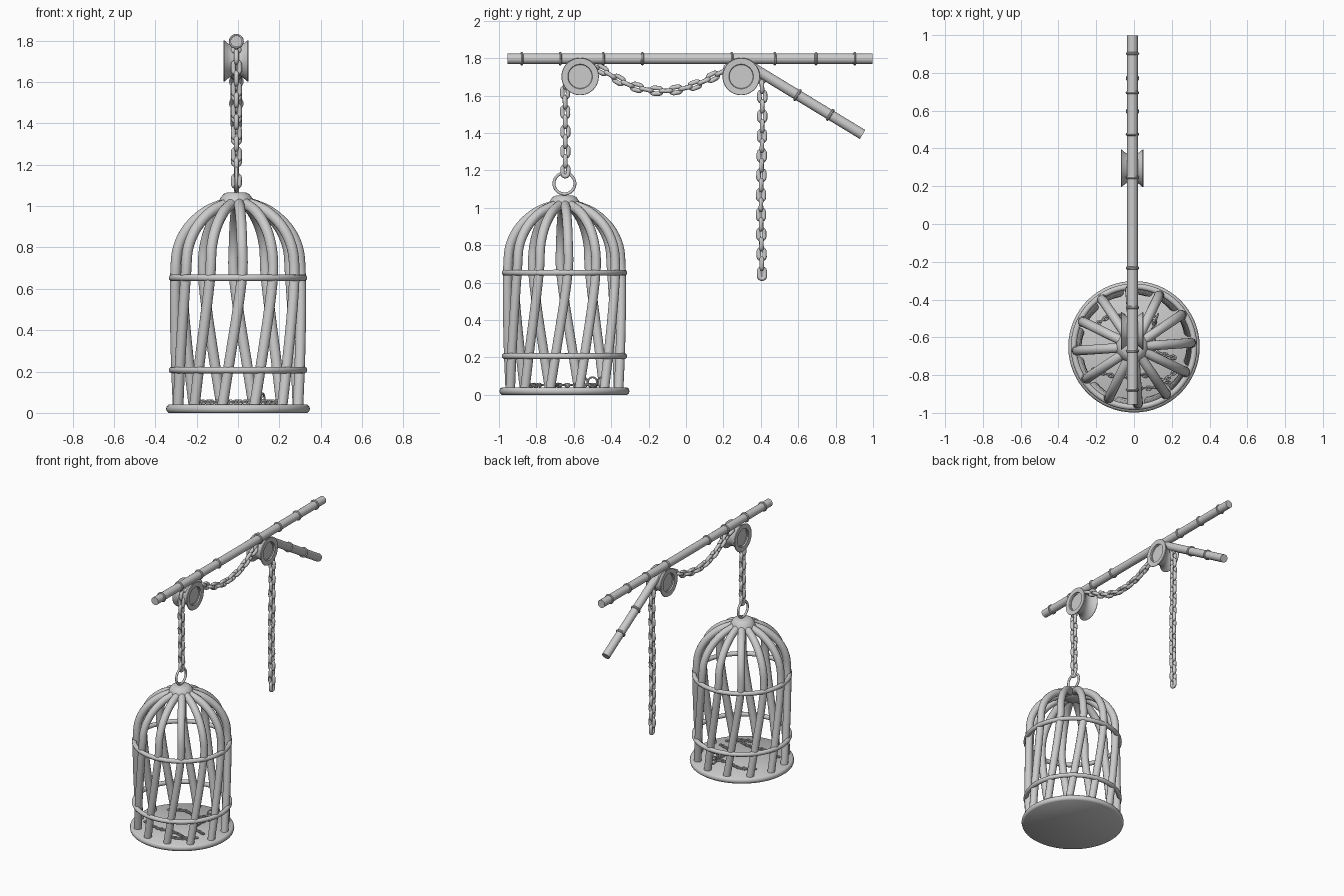
import bpy, bmesh, math
from math import sin, cos, pi
from mathutils import Vector, Matrix

cube = bpy.data.objects.get("Cube")
if cube:
    bpy.data.objects.remove(cube)

grey = bpy.data.materials.new("iron grey")
grey.use_nodes = True
COLOUR = (0.6, 0.6, 0.6, 1)
grey.diffuse_color = COLOUR
grey.node_tree.nodes["Principled BSDF"].inputs["Base Color"].default_value = COLOUR

CAGE = Vector((0, -0.65, 0))
AXIS_X = -0.008          # plane of the beam and chains


def finish(name, bm, angle=40):
    bmesh.ops.recalc_face_normals(bm, faces=bm.faces)
    mesh = bpy.data.meshes.new(name)
    bm.to_mesh(mesh)
    bm.free()
    mesh.materials.append(grey)
    obj = bpy.data.objects.new(name, mesh)
    bpy.context.collection.objects.link(obj)
    bpy.ops.object.select_all(action='DESELECT')
    obj.select_set(True)
    bpy.context.view_layer.objects.active = obj
    bpy.ops.object.shade_smooth_by_angle(angle=math.radians(angle))
    return obj


def tube(bm, path, radius, closed=False, sides=12):
    """Sweep a circle along a path."""
    n = len(path)
    rings, side = [], None
    for i, p in enumerate(path):
        a = path[i - 1] if (i or closed) else p
        b = path[(i + 1) % n] if (i < n - 1 or closed) else p
        t = (b - a).normalized()
        side = side or t.orthogonal()
        side = (side - t * side.dot(t)).normalized()
        up = t.cross(side)
        rings.append([bm.verts.new(p + radius * (cos(k * 2 * pi / sides) * side
                      + sin(k * 2 * pi / sides) * up)) for k in range(sides)])
    for i in range(n if closed else n - 1):
        r, s = rings[i], rings[(i + 1) % n]
        for k in range(sides):
            m = (k + 1) % sides
            bm.faces.new((r[k], r[m], s[m], s[k]))
    if not closed:
        bm.faces.new(rings[0])
        bm.faces.new(rings[-1])


def circle(centre, radius, u, v, n=48):
    return [Vector(centre) + radius * (cos(k * 2 * pi / n) * Vector(u)
            + sin(k * 2 * pi / n) * Vector(v)) for k in range(n)]


def lathe(name, profile, matrix, sides=48, angle=40):
    """Revolve (radius, height) points about local z."""
    bm = bmesh.new()
    verts = [bm.verts.new((r, 0, h)) for r, h in profile]
    edges = [bm.edges.new(e) for e in zip(verts, verts[1:])]
    bmesh.ops.spin(bm, geom=verts + edges, cent=(0, 0, 0), axis=(0, 0, 1),
                   angle=2 * pi, steps=sides)
    bmesh.ops.remove_doubles(bm, verts=bm.verts, dist=0.0002)
    bm.transform(matrix)
    return finish(name, bm, angle)


def smooth(points, steps=8):
    """Catmull-Rom curve through the points."""
    pts = [Vector(p) for p in points]
    pts = [2 * pts[0] - pts[1]] + pts + [2 * pts[-1] - pts[-2]]
    out = []
    for a, b, c, d in zip(pts, pts[1:], pts[2:], pts[3:]):
        for k in range(steps):
            t = k / steps
            out.append(0.5 * (2 * b + (c - a) * t + (2 * a - 5 * b + 4 * c - d) * t ** 2
                              + (3 * b - a - 3 * c + d) * t ** 3))
    return out + [pts[-2]]


def chain(name, path, length=0.08, width=0.056, wire=0.0125):
    """Interlocking oval links, turned a quarter each time."""
    bm = bmesh.new()
    pitch = length - 2.2 * wire
    bend = width / 2 - wire
    half = length / 2 - wire - bend
    total = sum((b - a).length for a, b in zip(path, path[1:]))
    count = max(1, round(total / pitch))
    for i in range(count):
        left = (i + 0.5) * total / count
        for a, b in zip(path, path[1:]):
            step = (b - a).length
            if left <= step:
                break
            left -= step
        t = (b - a).normalized()
        p = a + t * left
        flat = Vector((1, 0, 0)) if abs(t.x) < 0.8 else Vector((0, 0, 1))
        flat = (flat - t * flat.dot(t)).normalized()
        across = flat if i % 2 else t.cross(flat)
        oval = []
        for k in range(16):
            ang = (k + 0.5) * pi / 8
            shift = half if sin(ang) > 0 else -half
            oval.append(p + across * bend * cos(ang) + t * (bend * sin(ang) + shift))
        tube(bm, oval, wire, True, 8)
    return finish(name, bm, 60)


def pole(name, start, end, band_positions, radius=0.028):
    """Straight pole with raised round bands."""
    start, end = Vector(start), Vector(end)
    t = (end - start).normalized()
    u = t.orthogonal().normalized()
    bm = bmesh.new()
    tube(bm, [start, end], radius, sides=24)
    for d in band_positions:
        tube(bm, circle(start + t * d, radius, u, t.cross(u), 24), 0.008, True, 8)
    return finish(name, bm)


# Beam and its brace
pole("beam", (AXIS_X, -0.955, 1.797), (AXIS_X, 0.997, 1.797),
     [0.077, 0.283, 0.513, 0.722, 1.2, 1.43, 1.65, 1.857])
pole("brace", (AXIS_X, 0.31, 1.777), (AXIS_X, 0.944, 1.392), [0.335, 0.54])

# Pulleys: grooved wheels with a recessed face on each side
half_wheel = [(0, 0.045), (0.057, 0.045), (0.057, 0.05), (0.063, 0.05), (0.066, 0.058),
              (0.098, 0.06), (0.1, 0.056), (0.086, 0.04), (0.074, 0.022), (0.07, 0)]
wheel = half_wheel + [(r, -h) for r, h in half_wheel[-2::-1]]
for label, y in (("front", -0.566), ("rear", 0.295)):
    lathe(label + "_pulley", wheel,
          Matrix.Translation((AXIS_X - 0.002, y, 1.702)) @ Matrix.Rotation(pi / 2, 4, 'Y'))

# Main chain: up from the cage, over both pulleys with a sag, and down
chain("lifting_chain", smooth([(AXIS_X, y, z) for y, z in [
    (-0.645, 1.17), (-0.645, 1.4), (-0.645, 1.66), (-0.62, 1.745), (-0.55, 1.77),
    (-0.465, 1.745), (-0.31, 1.66), (-0.144, 1.625), (0.03, 1.65), (0.2, 1.73),
    (0.29, 1.775), (0.37, 1.755), (0.404, 1.68), (0.407, 1.4), (0.401, 1.0), (0.407, 0.622)]]))

# Hanging ring and cap
bm = bmesh.new()
tube(bm, circle((AXIS_X, CAGE.y, 1.13), 0.056, (0, 1, 0), (0, 0, 1)), 0.008, True)
finish("hanging_ring", bm)
lathe("cage_cap", [(0, 1.067), (0.045, 1.066), (0.063, 1.058), (0.076, 1.04), (0.086, 1.02),
                   (0.088, 1.005), (0.08, 0.992), (0, 0.985)],
      Matrix.Translation((AXIS_X, CAGE.y, 0)), angle=60)

# Cage bars: leaning sides that bend into the dome
BARS = 12
TWIST = 0.33
bar_profile = [(0.3, 0.02, 0), (0.302, 0.25, 0.38), (0.304, 0.5, 0.78), (0.303, 0.68, 1),
               (0.29, 0.8, 1), (0.238, 0.9, 1), (0.15, 0.977, 1), (0.05, 1.017, 1)]
bm = bmesh.new()
for i in range(BARS):
    base = (i - 0.5) * 2 * pi / BARS
    tube(bm, smooth([CAGE + Vector((r * cos(base + TWIST * w), r * sin(base + TWIST * w), z))
                     for r, z, w in bar_profile], 5), 0.026)
finish("cage_bars", bm)

# Hoops and floor
for label, z in (("lower", 0.207), ("upper", 0.653)):
    bm = bmesh.new()
    tube(bm, circle(CAGE + Vector((0, 0, z)), 0.319, (1, 0, 0), (0, 1, 0), 64), 0.016, True)
    finish(label + "_hoop", bm)
lathe("cage_floor", [(0, 0), (0.335, 0), (0.344, 0.007), (0.348, 0.02), (0.344, 0.033),
                     (0.335, 0.04), (0, 0.04)], Matrix.Translation(CAGE), 64, 60)

# Small chains and shackles left on the floor
for i, points in enumerate([
        [(-0.22, -0.12), (-0.08, -0.16), (0.05, -0.15), (0.2, -0.2)],
        [(0.02, -0.22), (0.12, -0.21), (0.22, -0.13)],
        [(0.22, -0.06), (0.12, -0.02), (0.1, 0.07), (0.11, 0.14)],
        [(-0.2, 0.12), (-0.1, 0.17), (0.02, 0.14), (0.11, 0.16)]]):
    chain(f"floor_chain_{i + 1}", smooth([CAGE + Vector((x, y, 0.052)) for x, y in points]),
          0.034, 0.026, 0.005)
bm = bmesh.new()
for x, y in ((0.1, 0.1), (0.12, 0.15), (0.09, 0.2)):
    tube(bm, circle(CAGE + Vector((x, y, 0.069)), 0.025, (0.3, 0.95, 0), (0, 0, 1), 24),
         0.005, True, 8)
finish("shackles", bm)
